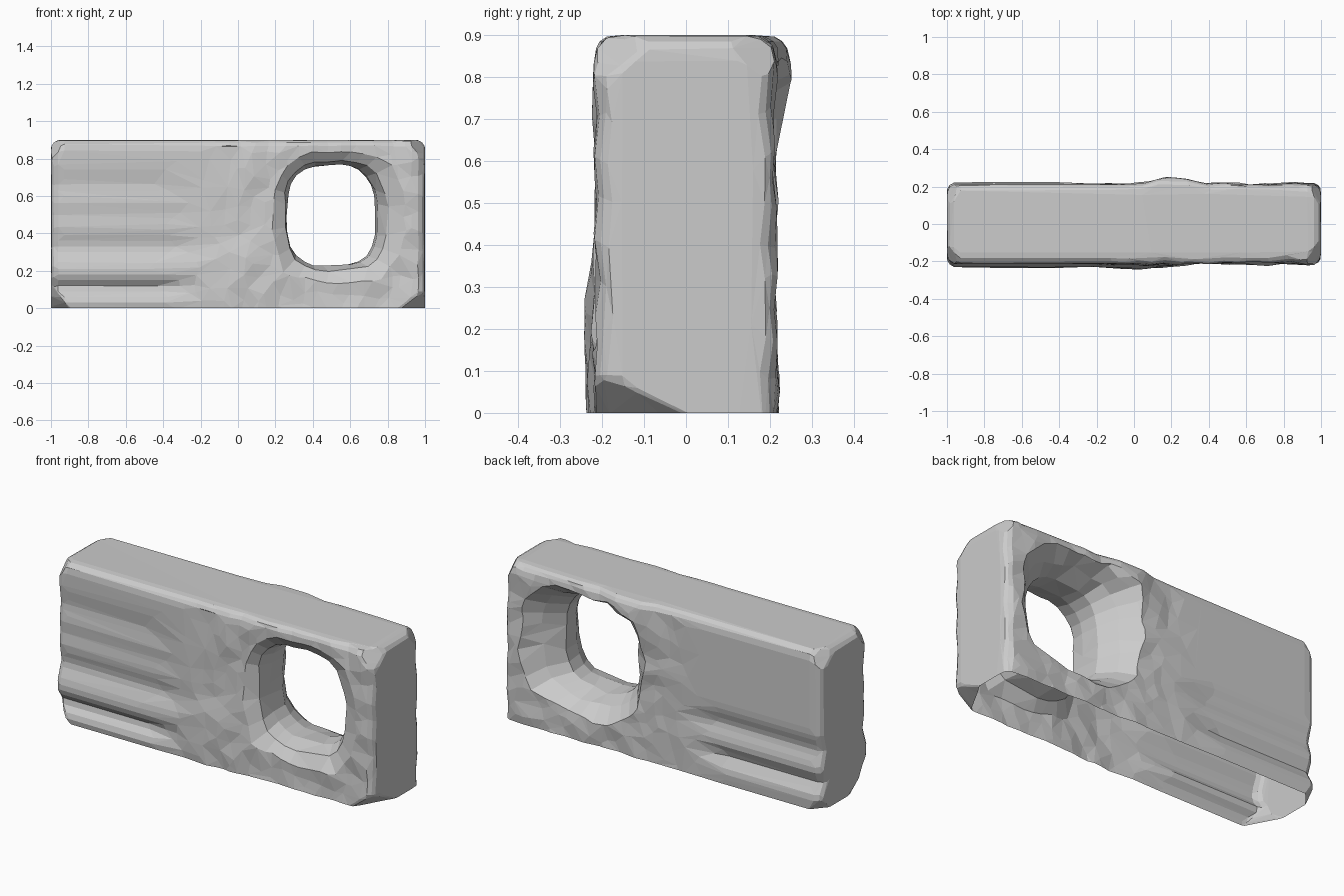
import bpy, bmesh, math
from mathutils import Vector, noise

if "Cube" in bpy.data.objects:
    bpy.data.objects.remove(bpy.data.objects["Cube"])

HX, HY, H, LOW = 1.0, 0.214, 0.9, -0.12


def bump(v, centre, width):
    return math.exp(-((v - centre) / width) ** 2)


def fade(v, a, b):
    t = min(max((v - a) / (b - a), 0), 1)
    return t * t * (3 - 2 * t)


def finish(bm, name):
    bmesh.ops.recalc_face_normals(bm, faces=bm.faces)
    me = bpy.data.meshes.new(name)
    bm.to_mesh(me)
    bm.free()
    ob = bpy.data.objects.new(name, me)
    bpy.context.collection.objects.link(ob)
    return ob


# Slab with evenly cut faces, started below the ground and trimmed later
bm = bmesh.new()
bmesh.ops.create_cube(bm, size=2)
for v in bm.verts:
    v.co = Vector((v.co.x * HX, v.co.y * HY, H if v.co.z > 0 else LOW))
for axis, lo, hi, n in ((0, -HX, HX, 56), (1, -HY, HY, 14), (2, LOW, H, 34)):
    for i in range(1, n):
        p, d = Vector(), Vector()
        p[axis], d[axis] = lo + (hi - lo) * i / n, 1
        bmesh.ops.bisect_plane(bm, geom=bm.verts[:] + bm.edges[:] + bm.faces[:],
                               plane_co=p, plane_no=d)

# Chipped corners: corner signs and height, then how far the chip reaches along x, y, z
chips = [
    (1, -1, 0, 0.13, 0.21, 0.10),
    (-1, -1, 0, 0.10, 0.17, 0.14),
    (-1, 1, 0, 0.07, 0.08, 0.10),
    (1, -1, H, 0.10, 0.15, 0.13),
    (1, 1, H, 0.07, 0.15, 0.13),
    (-1, -1, H, 0.08, 0.13, 0.13),
    (-1, 1, H, 0.08, 0.15, 0.13),
]
planes = []
for sx, sy, z, dx, dy, dz in chips:
    d = Vector((sx / dx, sy / dy, (1 if z else -1) / dz)).normalized()
    planes.append((Vector((sx * (HX - dx), sy * HY, z)), d))

R = 0.05
for v in bm.verts:
    p = v.co.copy()
    q = Vector((min(max(p.x, R - HX), HX - R), min(max(p.y, R - HY), HY - R),
                min(p.z, H - R)))
    if (p - q).length > 1e-6:
        p = q + (p - q).normalized() * R
    for c, d in planes:
        over = (p - c).dot(d)
        if over > 0:
            p -= d * over
    x, z = p.x, p.z
    rough = (noise.noise(p * 9) * 0.014 + noise.noise(p * 4) * 0.008) * fade(x, -0.3, 0.1)
    end = noise.noise(Vector((3, 1, z * 5))) * 0.15
    left = 1 - fade(x, -0.4 + end, -0.1 + end)
    # Grooved front with a swelling near the foot
    front = fade(-p.y, 0.03, 0.2)
    p.y -= front * (rough + 0.03 * bump(x, 0, 0.22) * bump(z, 0.14, 0.2)
                    + left * (0.018 * bump(z, 0.2, 0.07) + 0.02 * bump(z, 0.03, 0.05)
                              - 0.026 * bump(z, 0.11, 0.035) - 0.018 * bump(z, 0.33, 0.06)
                              - 0.008 * bump(z, 0.5, 0.05) - 0.014 * bump(z, 0.66, 0.07)))
    # Back with low grooves and an upper swelling
    back = fade(p.y, 0.03, 0.2)
    p.y += back * (rough + 0.034 * bump(x, 0.2, 0.14) * bump(z, 0.82, 0.15)
                   + left * (0.01 * bump(z, 0.06, 0.06)
                             - 0.03 * bump(z, 0.15, 0.04) - 0.025 * bump(z, 0.33, 0.06)))
    v.co = p
slab = finish(bm, "slab")

# Flared window cutter: y, left, right, bottom, top
rings = [
    (-0.30, 0.08, 1.00, 0.04, 0.93),
    (-0.215, 0.19, 0.89, 0.14, 0.84),
    (-0.17, 0.25, 0.80, 0.20, 0.79),
    (-0.08, 0.26, 0.745, 0.225, 0.77),
    (0.03, 0.26, 0.735, 0.225, 0.765),
    (0.13, 0.20, 0.82, 0.20, 0.80),
    (0.215, 0.12, 0.90, 0.14, 0.84),
    (0.30, 0.02, 0.97, 0.07, 0.89),
]
N = 32
bm = bmesh.new()
loops = []
for y, x0, x1, z0, z1 in rings:
    loop = []
    for i in range(N):
        a = math.tau * i / N
        c, s = math.cos(a), math.sin(a)
        k = 1 / (abs(c) ** 2.9 + abs(s) ** 2.9) ** (1 / 2.9)
        p = Vector(((x0 + x1) / 2 + k * c * (x1 - x0) / 2, y,
                    (z0 + z1) / 2 + k * s * (z1 - z0) / 2))
        k = 1 + noise.noise(p * 8) * (0.03 + 0.3 * min(abs(y), 0.215))
        mid = Vector((0.5, y, 0.49))
        loop.append(bm.verts.new(mid + (p - mid) * k))
    loops.append(loop)
for a, b in zip(loops, loops[1:]):
    for i in range(N):
        j = (i + 1) % N
        bm.faces.new((a[i], a[j], b[j], b[i]))
bm.faces.new(loops[0])
bm.faces.new(loops[-1])
cutter = finish(bm, "window_cutter")
cutter.hide_render = True

# Cut the window and reduce to broad flat facets
cut = slab.modifiers.new("window", 'BOOLEAN')
cut.operation = 'DIFFERENCE'
cut.solver = 'EXACT'
cut.object = cutter
dec = slab.modifiers.new("facets", 'DECIMATE')
dec.ratio = 0.13
bpy.context.view_layer.update()
result = bpy.data.meshes.new_from_object(
    slab.evaluated_get(bpy.context.evaluated_depsgraph_get()))
slab.modifiers.clear()
bpy.data.objects.remove(cutter)

# Trim at the ground, leaving the underside open
bm = bmesh.new()
bm.from_mesh(result)
bmesh.ops.bisect_plane(bm, geom=bm.verts[:] + bm.edges[:] + bm.faces[:],
                       plane_co=(0, 0, 0), plane_no=(0, 0, 1), clear_inner=True)
bm.to_mesh(slab.data)
bm.free()
